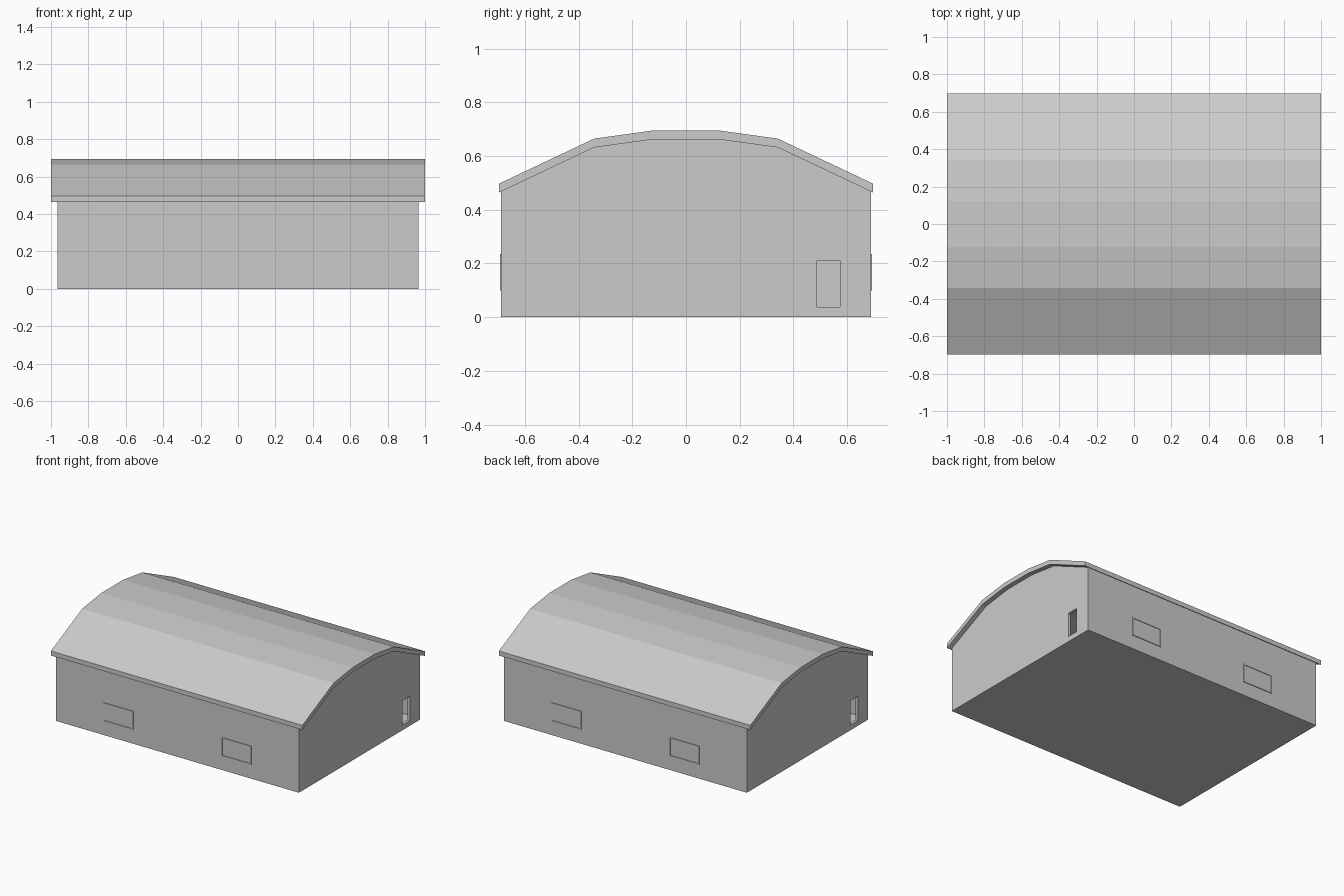
import bpy, bmesh

if "Cube" in bpy.data.objects:
    bpy.data.objects.remove(bpy.data.objects["Cube"])

# right half of the roof's upper line (y, z), from ridge to eave
ROOF = [(0.124, 0.695), (0.342, 0.665), (0.697, 0.497)]
THICK = 0.033
WALL = 0.02


def mirrored(half):
    return [(-y, z) for y, z in reversed(half)] + list(half)


def extrude_x(name, profile, half_len):
    """Closed yz profile swept along x."""
    bm = bmesh.new()
    face = bm.faces.new([bm.verts.new((-half_len, y, z)) for y, z in profile])
    out = bmesh.ops.extrude_face_region(bm, geom=[face])
    verts = [v for v in out["geom"] if isinstance(v, bmesh.types.BMVert)]
    bmesh.ops.translate(bm, verts=verts, vec=(2 * half_len, 0, 0))
    bmesh.ops.recalc_face_normals(bm, faces=bm.faces)
    return finish(name, bm)


def finish(name, bm):
    me = bpy.data.meshes.new(name)
    bm.to_mesh(me)
    bm.free()
    ob = bpy.data.objects.new(name, me)
    bpy.context.collection.objects.link(ob)
    return ob


def add_box(bm, lo, hi):
    verts = bmesh.ops.create_cube(bm, size=1)["verts"]
    for v in verts:
        v.co = [(a + b) / 2 + c * (b - a) for a, b, c in zip(lo, hi, v.co)]


def box(name, lo, hi):
    bm = bmesh.new()
    add_box(bm, lo, hi)
    return finish(name, bm)


def cut(target, cutter):
    cutter.hide_render = True
    cutter.hide_viewport = True
    cutter.display_type = 'WIRE'
    mod = target.modifiers.new(cutter.name, 'BOOLEAN')
    mod.operation = 'DIFFERENCE'
    mod.solver = 'EXACT'
    mod.object = cutter


def wall_profile(half_width, drop, floor):
    """House cross-section whose top follows the roof line."""
    (y1, z1), (y2, z2) = ROOF[1], ROOF[2]
    edge = z1 + (z2 - z1) * (half_width - y1) / (y2 - y1)
    half = [(y, z - drop) for y, z in ROOF[:2]]
    half += [(half_width, edge - drop), (half_width, floor)]
    return mirrored(half)


# faceted roof slab
top = mirrored(ROOF)
extrude_x("roof", top + [(y, z - THICK) for y, z in reversed(top)], 1.0)

# hollow walls, tops tucked into the roof
walls = extrude_x("walls", wall_profile(0.688, THICK - 0.01, 0), 0.966)
cut(walls, extrude_x("room_cutter", wall_profile(0.688 - WALL, THICK + 0.01, 0.02),
                     0.966 - WALL))

# doorways at opposite corners of the two end walls
for side, end in ((1, "right"), (-1, "left")):
    xs = sorted((side * 0.93, side * 1.0))
    ys = sorted((side * 0.488, side * 0.573))
    cut(walls, box(end + "_doorway_cutter", (xs[0], ys[0], 0.038), (xs[1], ys[1], 0.212)))

# windows: thin raised frame around a flat pane
W, H, BAR = 0.12, 0.0675, 0.008
for side, face in ((-1, "front"), (1, "back")):
    for cx, place in ((-0.47, "left"), (0.47, "right")):
        cz = 0.167

        def part(bm, x0, x1, z0, z1, depth):
            ys = sorted((side * 0.68, side * (0.688 + depth)))
            add_box(bm, (cx + x0, ys[0], cz + z0), (cx + x1, ys[1], cz + z1))

        frame = bmesh.new()
        for s in (-1, 1):
            a, b = sorted((s * W, s * (W - BAR)))
            part(frame, a, b, -H, H, 0.005)
            a, b = sorted((s * H, s * (H - BAR)))
            part(frame, -W + BAR, W - BAR, a, b, 0.005)
        finish(f"{face}_{place}_window_frame", frame)
        pane = bmesh.new()
        part(pane, -W + BAR, W - BAR, -H + BAR, H - BAR, 0.001)
        finish(f"{face}_{place}_window_pane", pane)
